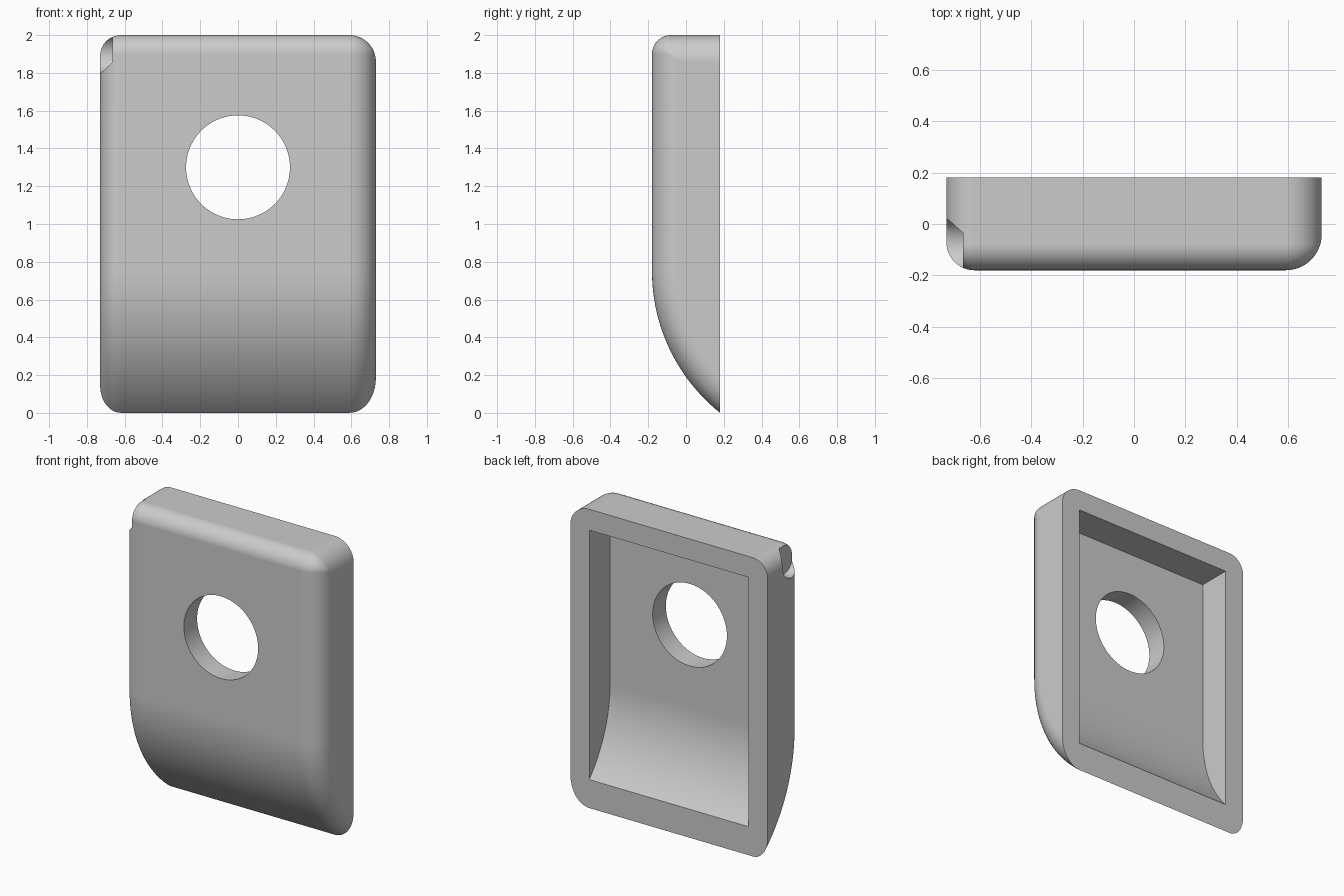
import bpy, bmesh, math

cube = bpy.data.objects.get("Cube")
if cube:
    bpy.data.objects.remove(cube)

HALF_W, FRONT, BACK, TOP = 0.73, -0.18, 0.18, 2.0
BEND_Z, BEND_R = 0.75, 0.96      # lower sweep of the front
TOP_R, WALL = 0.10, 0.14


def profile(inset, corner, back):
    """Side outline (y, z), moved inward by inset."""
    pts = []
    r, cy = BEND_R - inset, FRONT + BEND_R
    end = math.acos((cy - back) / r)
    for i in range(33):
        a = end * (1 - i / 32)
        pts.append((cy - r * math.cos(a), BEND_Z - r * math.sin(a)))
    c = max(corner - inset, 0.001)
    for i in range(13):
        a = math.pi / 2 * i / 12
        pts.append((FRONT + inset + c - c * math.cos(a),
                    TOP - inset - c + c * math.sin(a)))
    pts.append((back, TOP - inset))
    return pts


def loft(name, sections):
    """Skin closed outlines placed at successive x positions."""
    bm = bmesh.new()
    rings = [[bm.verts.new((x, y, z)) for y, z in pts] for x, pts in sections]
    n = len(rings[0])
    for a, b in zip(rings, rings[1:]):
        for i in range(n):
            j = (i + 1) % n
            bm.faces.new((a[i], a[j], b[j], b[i]))
    bm.faces.new(rings[0])
    bm.faces.new(rings[-1])
    bmesh.ops.recalc_face_normals(bm, faces=bm.faces)
    mesh = bpy.data.meshes.new(name)
    bm.to_mesh(mesh)
    bm.free()
    obj = bpy.data.objects.new(name, mesh)
    bpy.context.collection.objects.link(obj)
    return obj


def cylinder(name, radius, depth, location, rotation):
    bpy.ops.mesh.primitive_cylinder_add(vertices=96, radius=radius, depth=depth,
                                        location=location, rotation=rotation)
    obj = bpy.context.object
    obj.name = name
    return obj


def side_round(side, radius):
    """Sections of the rounded edge on one side, from middle to outside."""
    out = []
    for i in range(17):
        t = math.pi / 2 * i / 16
        x = side * (HALF_W - radius + radius * math.sin(t))
        out.append((x, profile(radius * (1 - math.cos(t)), TOP_R, BACK)))
    return out


# Outer body, with a tighter round on the right side
body = loft("cover_shell", side_round(-1, 0.11)[::-1] + side_round(1, 0.14))

# Cavity, round opening and corner notch
inner = HALF_W - WALL
section = profile(WALL, 0, BACK + 0.1)
quarter = math.pi / 2
cutters = [
    loft("cavity_cutter", [(-inner, section), (inner, section)]),
    cylinder("opening_cutter", 0.275, 1, (0, 0, 1.3), (quarter, 0, 0)),
    cylinder("notch_cutter", 0.101, 0.2, (-0.765, FRONT + TOP_R, TOP - TOP_R),
             (0, quarter, 0)),
]
bpy.ops.object.select_all(action='DESELECT')
bpy.context.view_layer.objects.active = body
body.select_set(True)
for cutter in cutters:
    cutter.hide_render = True
    mod = body.modifiers.new("cut", 'BOOLEAN')
    mod.operation, mod.solver, mod.object = 'DIFFERENCE', 'EXACT', cutter
    bpy.ops.object.modifier_apply(modifier=mod.name)
    bpy.data.objects.remove(cutter)

# Colour and shading
grey = bpy.data.materials.new("plain_grey")
grey.use_nodes = True
colour = (0.6, 0.6, 0.6, 1)
grey.diffuse_color = colour
grey.node_tree.nodes["Principled BSDF"].inputs["Base Color"].default_value = colour
body.data.materials.clear()
body.data.materials.append(grey)
for poly in body.data.polygons:
    poly.material_index = 0
bpy.ops.object.shade_smooth_by_angle(angle=math.radians(30))
weighted = body.modifiers.new("weighted_normals", 'WEIGHTED_NORMAL')
weighted.keep_sharp = True
